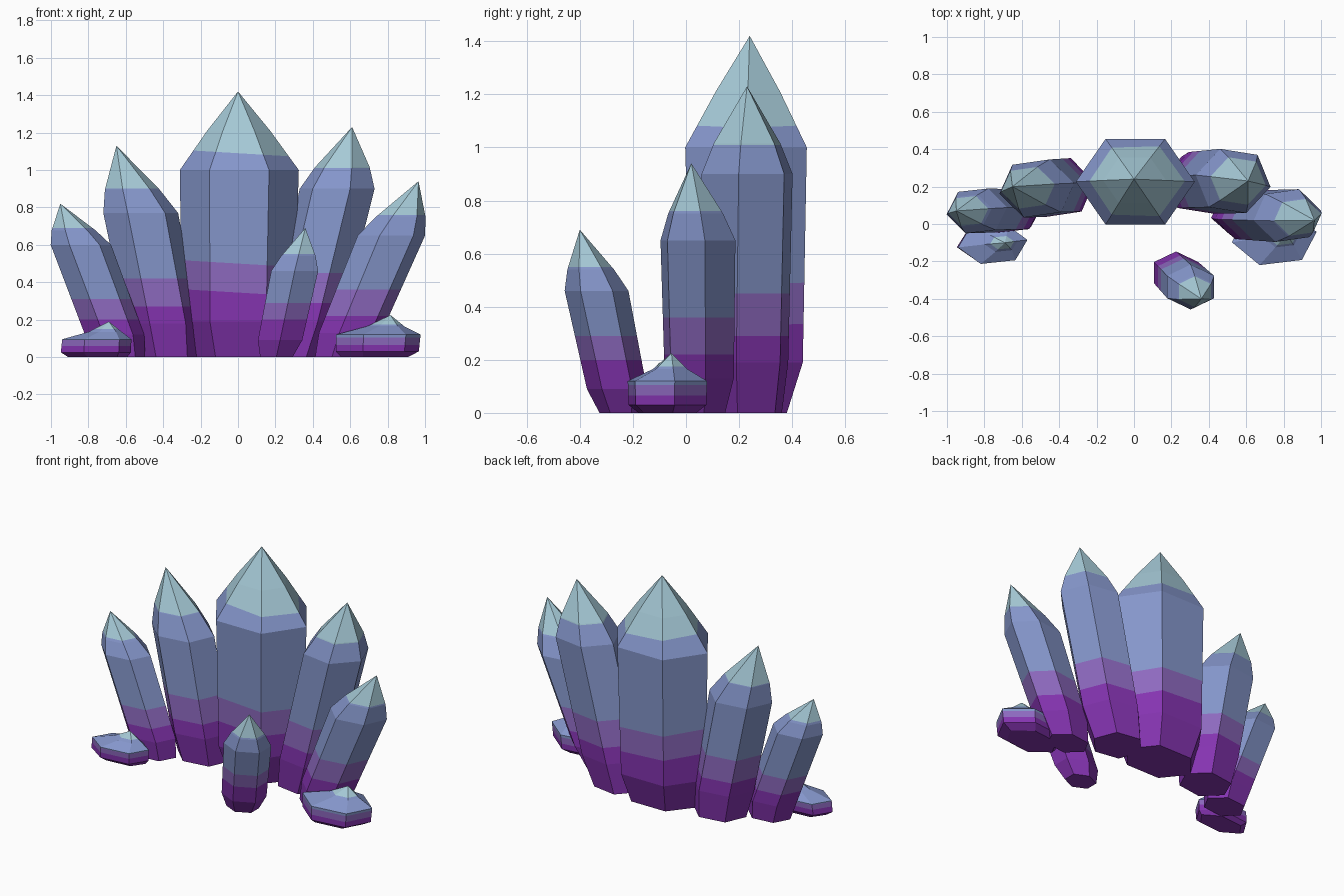
import bpy, bmesh, math
from mathutils import Vector

if "Cube" in bpy.data.objects:
    bpy.data.objects.remove(bpy.data.objects["Cube"])


def lin(c):
    c /= 255
    return c / 12.92 if c <= 0.04045 else ((c + 0.055) / 1.055) ** 2.4


def material(name, rgb):
    m = bpy.data.materials.new(name)
    m.diffuse_color = (*[lin(c) for c in rgb], 1)
    m.use_nodes = True
    m.node_tree.nodes["Principled BSDF"].inputs["Base Color"].default_value = m.diffuse_color
    return m


MATS = [material("deep_purple", (133, 52, 177)),
        material("lilac", (142, 106, 192)),
        material("slate_blue", (133, 150, 203)),
        material("pale_teal", (165, 201, 214))]


def crystal(name, rings, tip, bands, turn=0, slope=0):
    """rings: (centre x, centre y, z, half width x, half width y), bottom to top."""
    bm = bmesh.new()
    loops = []
    for cx, cy, z, hx, hy in rings:
        loop = []
        for i in range(6):
            a = math.radians(60 * i + turn)
            loop.append(bm.verts.new((cx + hx * math.cos(a),
                                      cy + hy * math.sin(a) / 0.866, z)))
        loops.append(loop)
    bm.faces.new(loops[0][::-1])
    for lo, hi in zip(loops, loops[1:]):
        for i in range(6):
            j = (i + 1) % 6
            bm.faces.new((lo[i], lo[j], hi[j], hi[i]))
    point = bm.verts.new(tip)
    for i in range(6):
        bm.faces.new((loops[-1][i], loops[-1][(i + 1) % 6], point))
    # cut the slightly sloping colour bands across the crystal
    up = Vector((slope, 0, 1))
    for z in bands:
        bmesh.ops.bisect_plane(bm, geom=bm.verts[:] + bm.edges[:] + bm.faces[:],
                               dist=1e-5, plane_co=(0, 0, z), plane_no=up)
    bmesh.ops.recalc_face_normals(bm, faces=bm.faces[:])
    for f in bm.faces:
        f.smooth = False
        h = f.calc_center_median().dot(up)
        f.material_index = sum(h > z for z in bands)
    me = bpy.data.meshes.new(name)
    bm.to_mesh(me)
    bm.free()
    for m in MATS:
        me.materials.append(m)
    ob = bpy.data.objects.new(name, me)
    bpy.context.collection.objects.link(ob)


def crown(shoulder, tip, t, k):
    """Extra ring part way to the tip that makes the point bulge or pinch."""
    x, y, z, hx, hy = shoulder
    c = Vector((x, y, z)).lerp(Vector(tip), t)
    return (c.x, c.y, c.z, hx * k, hy * k)


# tall crystals: name, foot, low ring, shoulder, tip, crown shape, bands, turn, slope
TALL = [
    ("centre_crystal", (0, .23, 0, .24, .15), (0, .23, .19, .3, .21),
     (.007, .226, 1.0, .318, .229), (0, .24, 1.42), (.5, .53),
     (.345, .5, 1.09), 0, .06),
    ("left_inner_crystal", (-.38, .2, 0, .17, .12), (-.405, .195, .18, .195, .145),
     (-.52, .19, .77, .203, .143), (-.65, .2, 1.13), (.35, .73),
     (.27, .42, .9), 10, 0),
    ("right_inner_crystal", (.31, .22, 0, .16, .13), (.36, .22, .19, .195, .152),
     (.53, .23, .9, .203, .158), (.61, .23, 1.23), (.35, .73),
     (.29, .45, 1.01), -10, 0),
    ("left_outer_crystal", (-.635, .07, 0, .14, .09), (-.66, .07, .12, .16, .107),
     (-.84, .07, .6, .163, .112), (-.95, .07, .82), (.35, .73),
     (.2, .31, .69), 8, 0),
    ("right_outer_crystal", (.55, .05, 0, .14, .09), (.6, .05, .13, .17, .12),
     (.82, .045, .65, .183, .13), (.965, .02, .94), (.35, .73),
     (.22, .36, .76), 10, 0),
    ("front_crystal", (.205, -.245, 0, .1, .07), (.225, -.26, .09, .137, .098),
     (.303, -.337, .46, .145, .104), (.36, -.4, .69), (.35, .73),
     (.2, .29, .55), 30, 0),
]
for name, foot, low, shoulder, tip, (t, k), bands, turn, slope in TALL:
    crystal(name, [foot, low, shoulder, crown(shoulder, tip, t, k)],
            tip, bands, turn, slope)

# low stubby crystals lying at the sides
crystal("left_stub", [(-.75, -.1, 0, .16, .07), (-.76, -.105, .025, .19, .095),
                      (-.755, -.105, .095, .188, .1), (-.71, -.1, .135, .09, .045)],
        (-.69, -.1, .19), (.06, .09, .15), 10)
crystal("right_stub", [(.73, -.07, 0, .18, .1), (.745, -.07, .03, .225, .135),
                       (.75, -.07, .12, .23, .138), (.79, -.06, .165, .1, .06)],
        (.815, -.055, .225), (.065, .105, .175), 10)
